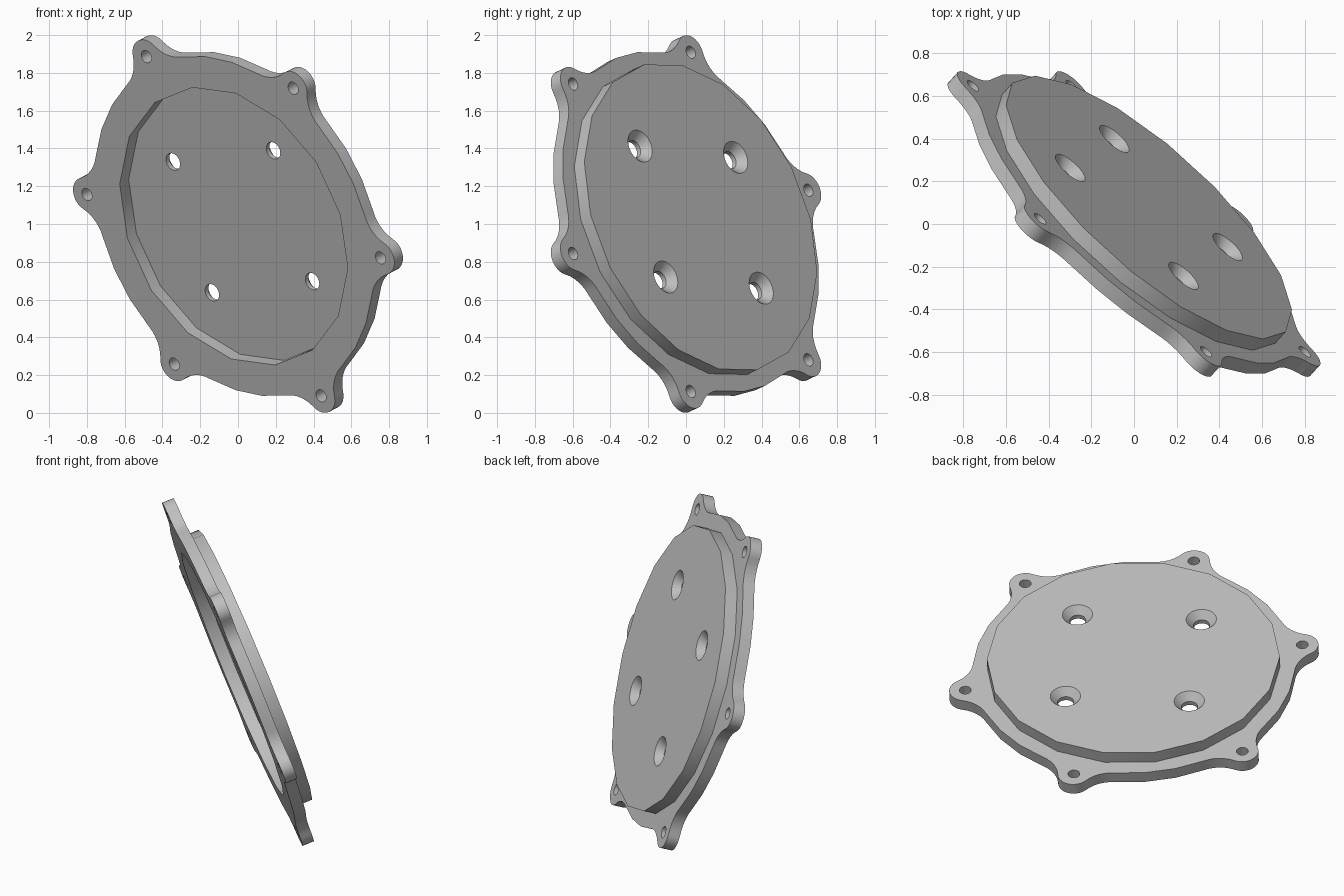
import bpy, bmesh
from math import sin, cos, acos, atan2, pi, radians
from mathutils import Vector, Matrix

cube = bpy.data.objects.get("Cube")
if cube:
    bpy.data.objects.remove(cube, do_unlink=True)

# Main dimensions, measured in the plate's own plane
THICK, STEP = 0.072, 0.075
RIM, LUG_DIST, LUG_R, FILLET = 0.953, 1.01, 0.095, 0.2
LUGS = [k * pi / 3 for k in range(6)]
SCREWS = [radians(60) + k * pi / 2 for k in range(4)]


def arc(center, radius, start, end, count):
    return [Vector((center[0] + radius * cos(start + (end - start) * i / count),
                    center[1] + radius * sin(start + (end - start) * i / count)))
            for i in range(count + 1)]


def circle(radius, sides, phase=0.0, center=(0, 0)):
    return arc(center, radius, phase, phase + 2 * pi, sides)[:-1]


def add_prism(bm, sections):
    """Closed solid through (outline, height) sections, lowest first."""
    rings = [[bm.verts.new((p[0], p[1], z)) for p in pts] for pts, z in sections]
    for low, high in zip(rings, rings[1:]):
        n = len(low)
        for i in range(n):
            j = (i + 1) % n
            bm.faces.new((low[i], low[j], high[j], high[i]))
    bm.faces.new(rings[0][::-1])
    bm.faces.new(rings[-1])


def make_object(name, solids):
    bm = bmesh.new()
    for sections in solids:
        add_prism(bm, sections)
    mesh = bpy.data.meshes.new(name)
    bm.to_mesh(mesh)
    bm.free()
    ob = bpy.data.objects.new(name, mesh)
    bpy.context.collection.objects.link(ob)
    return ob


def flange_outline():
    """Rim with six rounded lugs blended in by concave fillets."""
    reach = RIM + FILLET
    delta = acos((reach ** 2 + LUG_DIST ** 2 - (LUG_R + FILLET) ** 2)
                 / (2 * LUG_DIST * reach))
    c = Vector((reach * cos(delta), reach * sin(delta)))
    a = atan2(c.y, c.x - LUG_DIST)
    upper = arc(c, FILLET, a + pi, delta + pi, 6)
    lower = [Vector((p.x, -p.y)) for p in reversed(upper)]
    tip = arc((LUG_DIST, 0), LUG_R, -a, a, 12)
    rim = arc((0, 0), RIM, delta, pi / 3 - delta, 3)
    unit = lower[:-1] + tip + upper[1:] + rim[1:-1]
    return [Matrix.Rotation(t, 2) @ p for t in LUGS for p in unit]


def polar(radius, angle):
    return (radius * cos(angle), radius * sin(angle))


# Flange and raised boss
half = THICK / 2
top = half + STEP
outline = flange_outline()
plate = make_object("cover_plate", [[(outline, -half), (outline, half)]])
boss_ring = circle(0.866, 18, radians(9))
boss = make_object("boss", [[(boss_ring, 0), (boss_ring, top)]])

# Cutters: shallow recess, lug holes and countersunk screw holes
recess_ring = circle(0.78, 16, radians(15))
recess = make_object("recess_cutter",
                     [[(recess_ring, -0.2), (recess_ring, STEP - half)]])
holes = []
for t in LUGS:
    ring = circle(0.035, 20, center=polar(LUG_DIST, t))
    holes.append([(ring, -0.2), (ring, 0.2)])
for t in SCREWS:
    shank, head = [circle(r, 28, center=polar(0.52, t)) for r in (0.048, 0.09)]
    holes.append([(shank, -0.2), (shank, top - 0.045), (head, top), (head, 0.2)])
drill = make_object("hole_cutter", holes)

for other, operation in ((boss, 'UNION'), (recess, 'DIFFERENCE'), (drill, 'DIFFERENCE')):
    other.hide_render = True
    mod = plate.modifiers.new(other.name, 'BOOLEAN')
    mod.object, mod.operation, mod.solver = other, operation, 'EXACT'

# Bake the booleans and drop the helpers
bpy.context.view_layer.update()
baked = bpy.data.meshes.new_from_object(
    plate.evaluated_get(bpy.context.evaluated_depsgraph_get()))
plate.modifiers.clear()
plate.data = baked
for helper in (boss, recess, drill):
    bpy.data.objects.remove(helper, do_unlink=True)

# Tilt the plate into place
n = Vector((0.633, 0.702, 0.326)).normalized()
u = Vector((-0.458, 0, 0.889))
u = (u - n * u.dot(n)).normalized()
v = n.cross(u)
tilt = Matrix((u, v, n)).transposed().to_4x4()
baked.transform(Matrix.Translation((0, 0, 1)) @ tilt)

# Plain grey metal
grey = bpy.data.materials.new("grey_metal")
grey.use_nodes = True
color = (0.52, 0.52, 0.52, 1)
grey.diffuse_color = color
grey.node_tree.nodes["Principled BSDF"].inputs["Base Color"].default_value = color
baked.materials.clear()
baked.materials.append(grey)

bpy.ops.object.select_all(action='DESELECT')
plate.select_set(True)
bpy.context.view_layer.objects.active = plate
bpy.ops.object.shade_smooth_by_angle(angle=radians(30))
